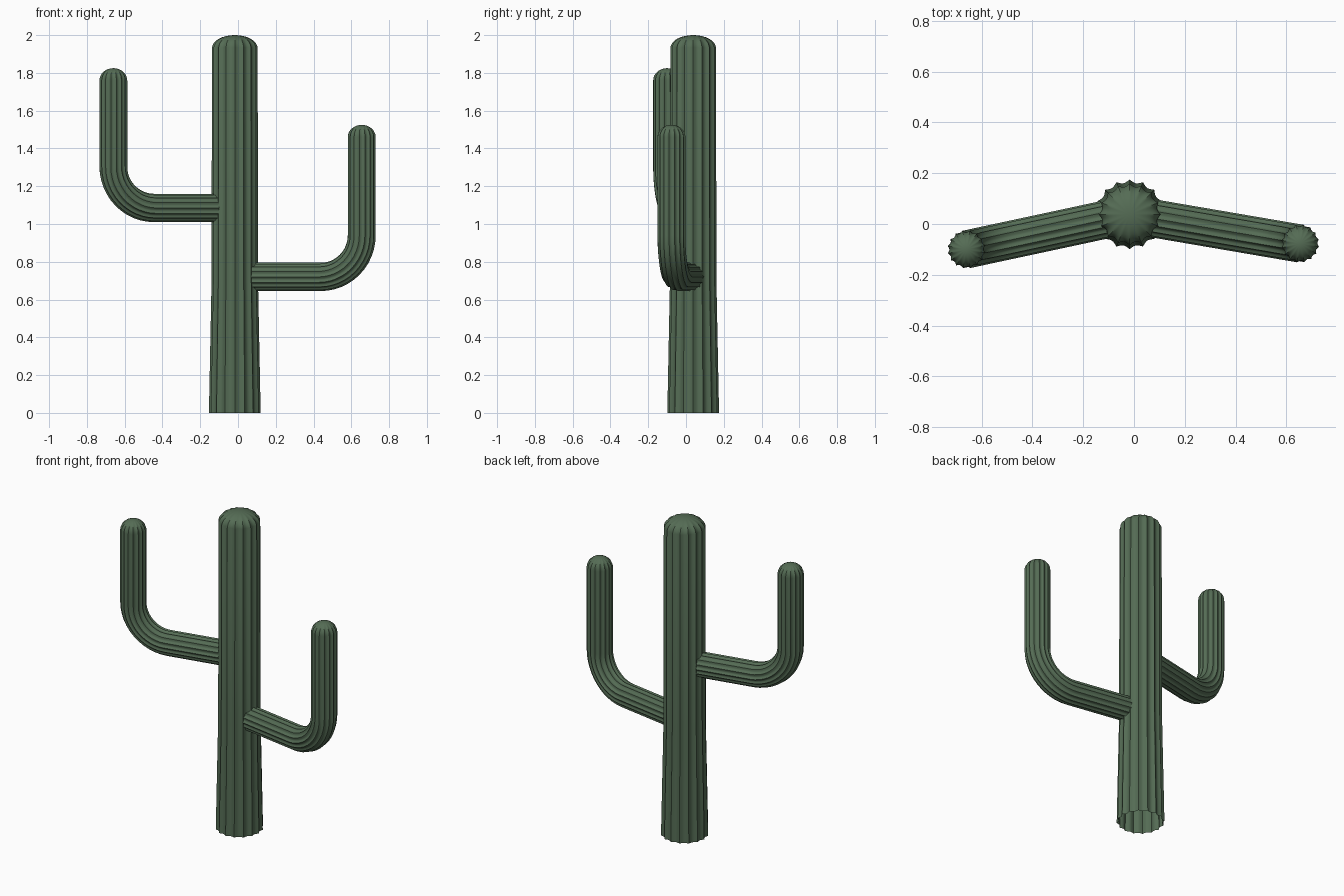
import bpy, bmesh
from math import sin, cos, pi
from mathutils import Vector

RIBS, STEPS = 16, 6
UP = Vector((0, 0, 1))
AXIS = Vector((-0.017, 0.038, 0))

if "Cube" in bpy.data.objects:
    bpy.data.objects.remove(bpy.data.objects["Cube"], do_unlink=True)

green = bpy.data.materials.new("cactus green")
green.use_nodes = True
colour = (0.09, 0.15, 0.09, 1)
green.diffuse_color = colour
green.node_tree.nodes["Principled BSDF"].inputs["Base Color"].default_value = colour


def ribbed_tube(name, sections, side, tip):
    """Skin fluted rings (centre, tangent, radius, flute depth) and close at the tip."""
    bm = bmesh.new()
    count = RIBS * STEPS
    rings = []
    for centre, tangent, radius, depth in sections:
        other = tangent.cross(side)
        ring = []
        for i in range(count):
            a = 2 * pi * i / count
            r = radius * (1 - depth * abs(sin(RIBS * a / 2)))
            ring.append(bm.verts.new(centre + (side * cos(a) + other * sin(a)) * r))
        rings.append(ring)
    for low, high in zip(rings, rings[1:]):
        for i in range(count):
            j = (i + 1) % count
            bm.faces.new((low[i], low[j], high[j], high[i]))
    top = bm.verts.new(tip)
    for i in range(count):
        bm.faces.new((rings[-1][i], rings[-1][(i + 1) % count], top))
    bmesh.ops.recalc_face_normals(bm, faces=bm.faces)
    mesh = bpy.data.meshes.new(name)
    bm.to_mesh(mesh)
    bm.free()
    mesh.materials.append(green)
    obj = bpy.data.objects.new(name, mesh)
    bpy.context.collection.objects.link(obj)
    bpy.ops.object.select_all(action="DESELECT")
    obj.select_set(True)
    bpy.context.view_layer.objects.active = obj
    bpy.ops.object.shade_smooth_by_angle(angle=pi / 5)


def dome(base, radius, height, depth):
    """Rings of a rounded cap whose flutes fade towards the top."""
    return [(base + UP * height * sin(t), UP, radius * cos(t), depth * cos(t))
            for t in (k * pi / 16 for k in range(1, 8))]


def arm(name, end, level, top, radius=0.075, bend=0.22, depth=0.1):
    reach = Vector((end[0], end[1], 0)) - AXIS
    out = reach.normalized()
    corner = AXIS + out * (reach.length - bend) + UP * level
    # Straight stub from the trunk, then a quarter bend, then the upright
    sections = [(AXIS + out * 0.1 + UP * level, out, radius, depth)]
    for k in range(13):
        t = k * pi / 24
        centre = corner + out * bend * sin(t) + UP * bend * (1 - cos(t))
        sections.append((centre, out * cos(t) + UP * sin(t), radius, depth))
    shoulder = Vector((end[0], end[1], top - 0.065))
    sections.append((shoulder, UP, radius, depth))
    sections += dome(shoulder, radius, 0.065, depth)
    ribbed_tube(name, sections, UP.cross(out), Vector((end[0], end[1], top)))


# Trunk, flared at the foot and open underneath
trunk = [(AXIS + UP * z, UP, r, 0.09)
         for z, r in ((0, 0.137), (0.35, 0.13), (0.7, 0.123), (1.935, 0.121))]
trunk += dome(AXIS + UP * 1.935, 0.119, 0.065, 0.09)
ribbed_tube("trunk", trunk, Vector((1, 0, 0)), AXIS + UP * 2)

# Arms
arm("right_arm", (-0.66, -0.1), 1.085, 1.825)
arm("left_arm", (0.655, -0.077), 0.72, 1.525)
